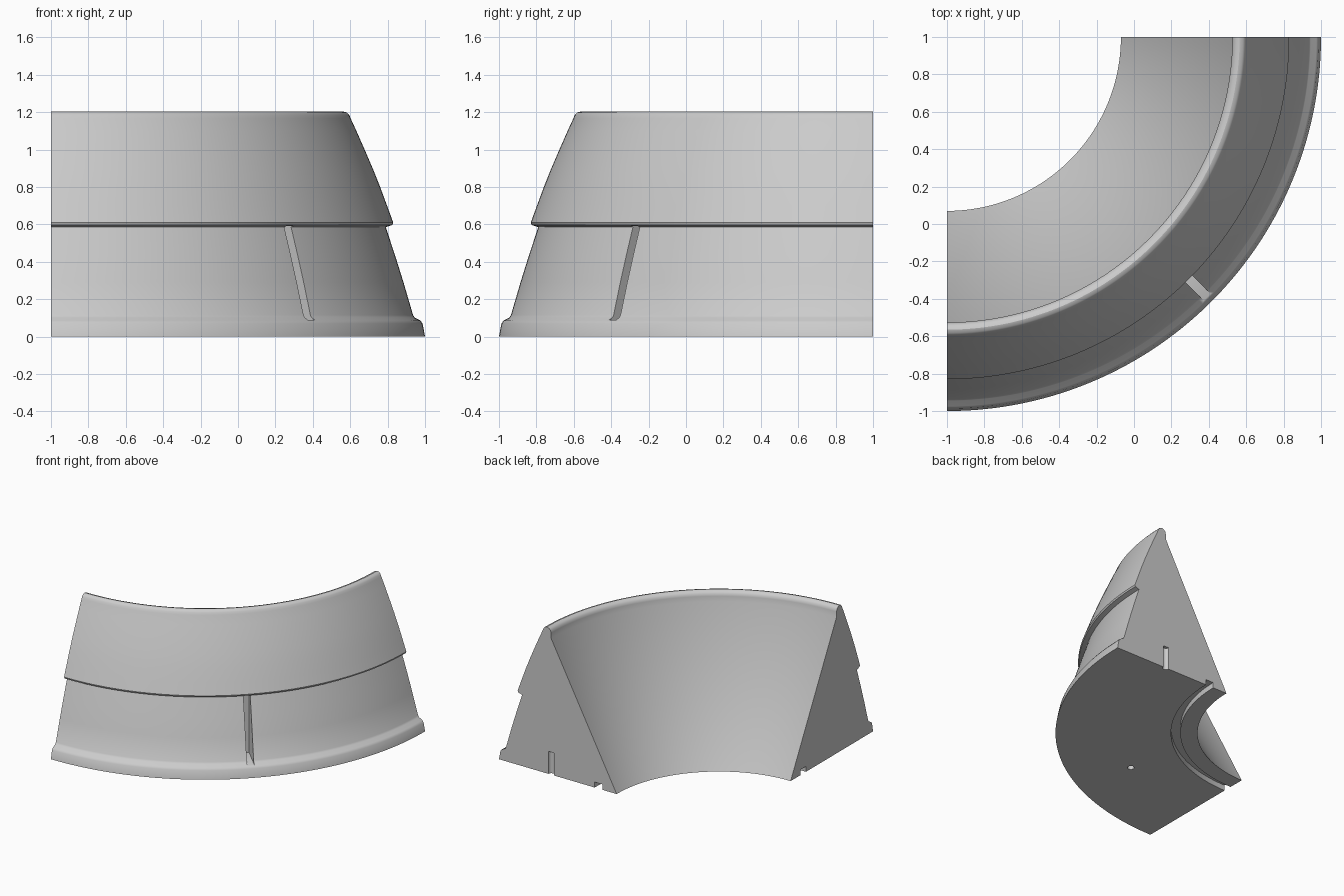
import bpy, bmesh, math
from mathutils import Matrix, Vector

cube = bpy.data.objects.get("Cube")
if cube:
    bpy.data.objects.remove(cube, do_unlink=True)

AXIS = Vector((-1, 1, 0))      # centre of the quarter ring
SEGMENTS = 72

grey = bpy.data.materials.new("light_grey")
grey.use_nodes = True
grey.diffuse_color = (0.6, 0.6, 0.6, 1)
grey.node_tree.nodes["Principled BSDF"].inputs["Base Color"].default_value = (0.6, 0.6, 0.6, 1)


def finish(bm, name):
    bmesh.ops.recalc_face_normals(bm, faces=bm.faces)
    mesh = bpy.data.meshes.new(name)
    bm.to_mesh(mesh)
    bm.free()
    mesh.materials.append(grey)
    obj = bpy.data.objects.new(name, mesh)
    bpy.context.collection.objects.link(obj)
    return obj


def place(angle, radius, z):
    """Matrix at a polar position, with local x pointing outward."""
    turn = Matrix.Rotation(math.radians(angle), 4, 'Z')
    return Matrix.Translation(AXIS) @ turn @ Matrix.Translation((radius, 0, z))


def cutter(bm, name):
    obj = finish(bm, name)
    obj.hide_render = True
    return obj


def pin_hole(angle):
    bm = bmesh.new()
    bmesh.ops.create_cone(bm, cap_ends=True, segments=20, radius1=0.026, radius2=0.026,
                          depth=0.285, matrix=place(angle, 1.525, 0.0425))
    return cutter(bm, "pin_hole_cutter")


def upright_slot(angle):
    bm = bmesh.new()
    low, high, inner, outer = 0.09, 0.592, 1.74, 2.1
    size = Matrix.Diagonal((outer - inner, 0.052, high - low, 1))
    bmesh.ops.create_cube(bm, size=1, matrix=place(angle, (inner + outer) / 2, (low + high) / 2) @ size)
    return cutter(bm, "slot_cutter")


# Cross-section as (radius, height): underside groove, foot, step, crest, cone
profile = [
    (0.93, 0), (1.06, 0), (1.06, 0.045), (1.13, 0.045), (1.13, 0),
    (2.0, 0), (1.987, 0.07), (1.975, 0.086), (1.945, 0.102), (1.936, 0.115),
    (1.885, 0.29), (1.838, 0.44), (1.79, 0.585),
    (1.825, 0.597), (1.83, 0.61),
    (1.797, 0.7), (1.76, 0.8), (1.72, 0.9), (1.677, 1.0), (1.633, 1.1), (1.602, 1.167),
    (1.595, 1.185), (1.583, 1.198), (1.565, 1.203), (1.545, 1.197),
    (1.532, 1.183), (1.526, 1.163), (1.526, 1.12),
]

bm = bmesh.new()
verts = [bm.verts.new(AXIS + Vector((r, 0, z))) for r, z in profile]
edges = [bm.edges.new((verts[i - 1], verts[i])) for i in range(len(verts))]
spun = bmesh.ops.spin(bm, geom=verts + edges, cent=AXIS, axis=(0, 0, 1),
                      angle=math.radians(-90), steps=SEGMENTS)
# Close the two flat ends
bmesh.ops.holes_fill(bm, edges=[e for e in bm.edges if e.is_boundary], sides=0)
ring = finish(bm, "quarter_ring_wall")

# Cut the outer slot and the pin holes
cutters = [upright_slot(-45), pin_hole(0), pin_hole(-60)]
for c in cutters:
    mod = ring.modifiers.new(c.name, 'BOOLEAN')
    mod.operation = 'DIFFERENCE'
    mod.solver = 'EXACT'
    mod.object = c

bpy.context.view_layer.update()
graph = bpy.context.evaluated_depsgraph_get()
cut_mesh = bpy.data.meshes.new_from_object(ring.evaluated_get(graph))
ring.modifiers.clear()
ring.data = cut_mesh
for c in cutters:
    bpy.data.objects.remove(c, do_unlink=True)

# Smooth curved surfaces, keep creases
for o in bpy.context.selected_objects:
    o.select_set(False)
ring.select_set(True)
bpy.context.view_layer.objects.active = ring
bpy.ops.object.shade_smooth_by_angle(angle=math.radians(32))
